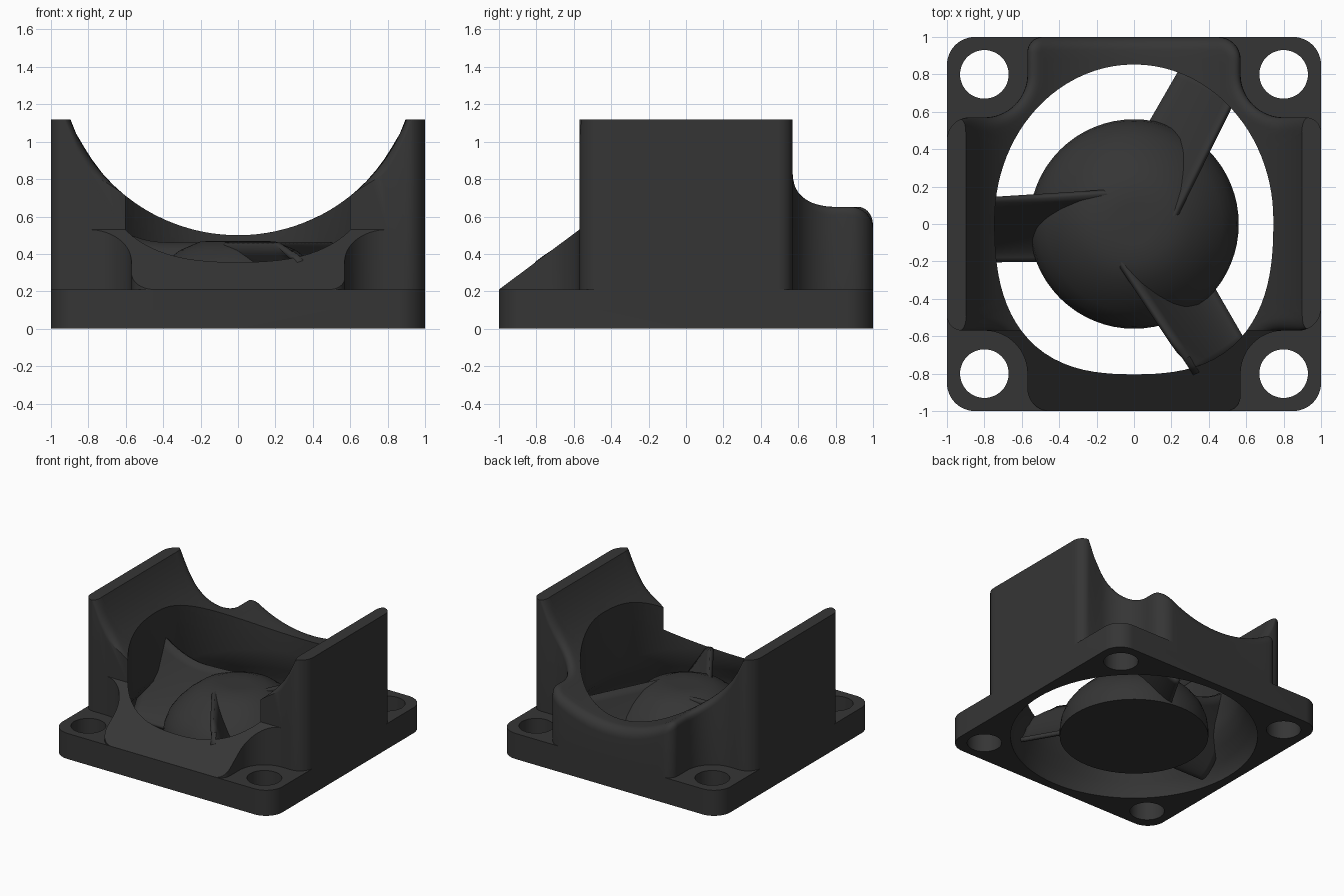
import bpy, bmesh, math
from mathutils import Matrix, Vector

if "Cube" in bpy.data.objects:
    bpy.data.objects.remove(bpy.data.objects["Cube"])

grey = bpy.data.materials.new("dark_grey")
grey.diffuse_color = (0.036, 0.036, 0.036, 1)
grey.use_nodes = True
grey.node_tree.nodes["Principled BSDF"].inputs["Base Color"].default_value = grey.diffuse_color


def finish(name, bm):
    bmesh.ops.recalc_face_normals(bm, faces=bm.faces)
    me = bpy.data.meshes.new(name)
    bm.to_mesh(me)
    bm.free()
    ob = bpy.data.objects.new(name, me)
    bpy.context.collection.objects.link(ob)
    me.materials.append(grey)
    return ob


def loft(name, rings):
    """Skin a stack of equal-length closed rings and cap both ends."""
    bm = bmesh.new()
    rows = [[bm.verts.new(p) for p in r] for r in rings]
    n = len(rows[0])
    for a, b in zip(rows, rows[1:]):
        for i in range(n):
            bm.faces.new((a[i], a[(i + 1) % n], b[(i + 1) % n], b[i]))
    bm.faces.new(rows[0][::-1])
    bm.faces.new(rows[-1])
    return finish(name, bm)


def prism(name, pts, z0, z1):
    return loft(name, [[(x, y, z) for x, y in pts] for z in (z0, z1)])


def arc(cx, cy, r, a0, a1, n=12):
    return [(cx + r * math.cos(math.radians(a0 + (a1 - a0) * i / n)),
             cy + r * math.sin(math.radians(a0 + (a1 - a0) * i / n))) for i in range(n + 1)]


def four_way(quad):
    """Repeat a quarter outline by turning it about the centre."""
    out = []
    for k in range(4):
        c, s = round(math.cos(k * math.pi / 2)), round(math.sin(k * math.pi / 2))
        out += [(c * x - s * y, s * x + c * y) for x, y in quad]
    return out


def boolean(ob, other, op):
    m = ob.modifiers.new(op.lower(), 'BOOLEAN')
    m.operation, m.object, m.solver = op, other, 'EXACT'
    bpy.context.view_layer.objects.active = ob
    bpy.ops.object.modifier_apply(modifier=m.name)
    bpy.data.objects.remove(other)


def smooth(ob, angle=30):
    bpy.ops.object.select_all(action='DESELECT')
    ob.select_set(True)
    bpy.context.view_layer.objects.active = ob
    bpy.ops.object.shade_smooth_by_angle(angle=math.radians(angle))


# Housing outline with rounded notches around the screw holes
quad = (arc(0.92, 0.49, 0.08, 0, 90, 8) + arc(0.8, 0.8, 0.23, 270, 180, 16)
        + arc(0.45, 0.88, 0.12, 0, 90, 8))
corners = [Vector(p) for p in four_way(quad)]
outline = []
for a, b in zip(corners, corners[1:] + corners[:1]):
    steps = max(1, round((b - a).length / 0.05))
    outline += [a.lerp(b, i / steps) for i in range(steps)]


def inset(d):
    out = []
    for i, p in enumerate(outline):
        t = ((outline[(i + 1) % len(outline)] - p).normalized()
             + (p - outline[i - 1]).normalized()).normalized()
        out.append(p + d * Vector((-t.y, t.x)))
    return out


def saddle(x):
    """Height of the saddle-shaped top."""
    x = abs(x)
    if x > 0.9:
        return 1.12 + 2.6 * (x - 0.9)
    return 1.463 - math.sqrt(0.963 ** 2 - x * x)


# Housing: upright walls, rounded lip, saddle top
rings = [[(p.x, p.y, 0.1) for p in outline]]
for i in range(7):
    a = math.pi / 2 * i / 6
    rings.append([(p.x, p.y, saddle(p.x) - 0.08 * (1 - math.sin(a)))
                  for p in inset(0.07 * (1 - math.cos(a)))])
for i in range(1, 20):
    s = 1 - i * 0.05
    rings.append([(p.x * s, p.y * s, saddle(p.x * s)) for p in inset(0.07)])
housing = loft("housing", rings)

# Flat tops of the side walls
square = [(-1.3, -1.3), (1.3, -1.3), (1.3, 1.3), (-1.3, 1.3)]
boolean(housing, prism("top_cutter", square, 1.12, 2), 'DIFFERENCE')

# Sloping front lip
slope = [(-1.2, 0.061), (-0.57, 0.53), (-0.57, 2), (-1.2, 2)]
boolean(housing, loft("slope_cutter", [[(x, y, z) for y, z in slope] for x in (-1.3, 1.3)]),
        'DIFFERENCE')

# Mounting plate with four screw holes
plate = prism("plate", four_way(arc(0.85, 0.85, 0.15, 0, 90)), 0, 0.21)
boolean(housing, plate, 'UNION')
for sx in (-1, 1):
    for sy in (-1, 1):
        hole = prism("hole_cutter", arc(0.8 * sx, 0.8 * sy, 0.13, 0, 352.5, 47), -0.2, 0.4)
        boolean(housing, hole, 'DIFFERENCE')


# Air duct: round below, narrowing to a flattened oval above
def duct_ring(z, t, n=96):
    pts = []
    for i in range(n):
        a = 2 * math.pi * i / n
        c, s = math.cos(a), math.sin(a)
        e = 2.0 if s >= 0 else 2.6
        oval = ((abs(c) / 0.745) ** e + (abs(s) / 0.828) ** e) ** (-1 / e)
        r = 0.93 * (1 - t) + oval * t
        pts.append((r * c, r * s + 0.025 * t, z))
    return pts


duct = loft("duct_cutter", [duct_ring(-0.1, 0), duct_ring(0.04, 0), duct_ring(0.12, 0.25),
                            duct_ring(0.2, 0.6), duct_ring(0.28, 0.9), duct_ring(0.36, 1),
                            duct_ring(1.5, 1)])
boolean(housing, duct, 'DIFFERENCE')
smooth(housing)

# Domed hub, flat underneath
profile = [(0.56, 0), (0.56, 0.06), (0.55, 0.13), (0.52, 0.21), (0.47, 0.28), (0.4, 0.35),
           (0.31, 0.42), (0.2, 0.467), (0.1, 0.47), (0.02, 0.47)]
hub = loft("hub", [[(x, y, z) for x, y in arc(0, 0, r, 0, 354.375, 63)] for r, z in profile])
smooth(hub)

# Three swept blades, a steep ridge curling down to a shallow trailing edge
NU, NV = 18, 12
for k, flare in enumerate((0.75, 0, 0)):
    turn = Matrix.Rotation(k * 2 * math.pi / 3, 4, 'Z')
    bm = bmesh.new()
    grid = []
    for j in range(NV + 1):
        t = j / NV
        row = []
        for i in range(NU + 1):
            f = i / NU
            v = (0.18 - 0.055 * f) * (1 - t) - 0.2 * t
            u = f * math.sqrt(0.86 ** 2 - v * v)
            z = 0.03 + 0.425 * (1 - t) ** 1.6 + flare * max(0, f - 0.45) ** 2 * (1 - t) ** 2
            p = turn @ Vector((-u, v, z))
            # keep the front blade below the sloping lip
            p.z = min(p.z, 0.53 + 0.744 * (p.y + 0.57) - 0.015) if p.y < -0.4 else p.z
            row.append(bm.verts.new(p))
        grid.append(row)
    for a, b in zip(grid, grid[1:]):
        for i in range(NU):
            bm.faces.new((a[i], a[i + 1], b[i + 1], b[i]))
    blade = finish("blade_%d" % (k + 1), bm)
    mod = blade.modifiers.new("thickness", 'SOLIDIFY')
    mod.thickness, mod.offset = 0.03, 0
    smooth(blade, 40)
